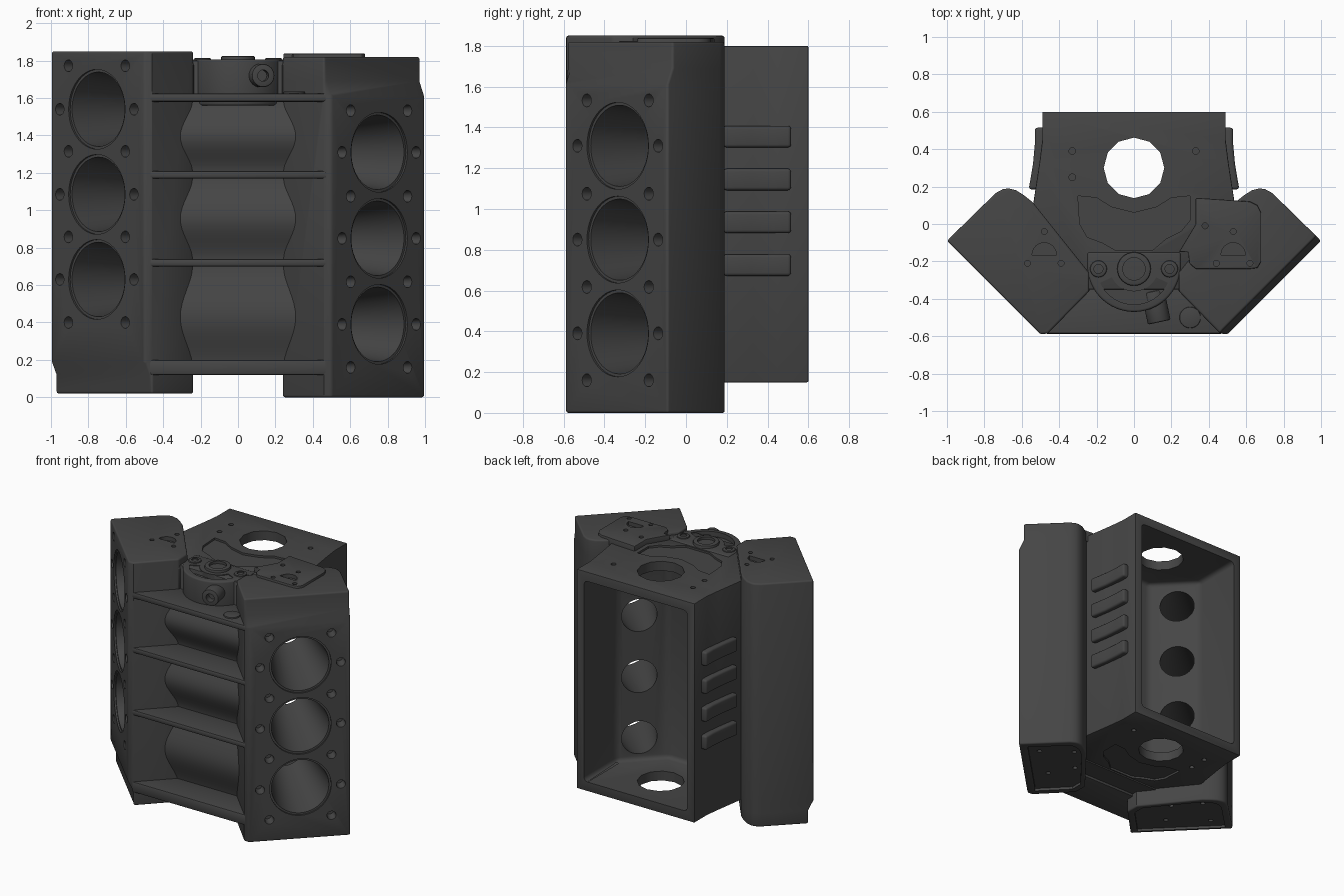
import bpy, bmesh, math
from mathutils import Vector, Matrix

if "Cube" in bpy.data.objects:
    bpy.data.objects.remove(bpy.data.objects["Cube"])

iron = bpy.data.materials.new("dark_cast_iron")
iron.diffuse_color = (0.06, 0.06, 0.06, 1)
iron.use_nodes = True
iron.node_tree.nodes["Principled BSDF"].inputs["Base Color"].default_value = iron.diffuse_color


def finish(name, bm, bevel=0, segs=3):
    bmesh.ops.recalc_face_normals(bm, faces=bm.faces)
    me = bpy.data.meshes.new(name)
    bm.to_mesh(me)
    bm.free()
    me.materials.append(iron)
    ob = bpy.data.objects.new(name, me)
    bpy.context.collection.objects.link(ob)
    if bevel:
        m = ob.modifiers.new("round", 'BEVEL')
        m.width, m.segments, m.limit_method, m.angle_limit = bevel, segs, 'ANGLE', math.radians(40)
        apply(ob, m)
    return ob


def apply(ob, m):
    bpy.context.view_layer.objects.active = ob
    bpy.ops.object.modifier_apply(modifier=m.name)


def loft(name, rings, bevel=0, segs=3):
    """Join xy profiles at rising heights, capped at both ends."""
    bm = bmesh.new()
    vs = [[bm.verts.new((x, y, z)) for x, y in p] for z, p in rings]
    n = len(vs[0])
    for a, b in zip(vs, vs[1:]):
        for i in range(n):
            bm.faces.new((a[i], a[(i + 1) % n], b[(i + 1) % n], b[i]))
    bm.faces.new(vs[0][::-1])
    bm.faces.new(vs[-1])
    return finish(name, bm, bevel, segs)


def prism(name, prof, z0, z1, bevel=0, segs=3):
    return loft(name, [(z0, prof), (z1, prof)], bevel, segs)


def rod(name, a, b, r1, r2=None, n=32, bevel=0):
    """Cylinder or cone from point a to point b."""
    a, b = Vector(a), Vector(b)
    bm = bmesh.new()
    rot = (b - a).to_track_quat('Z', 'Y').to_matrix().to_4x4()
    bmesh.ops.create_cone(bm, cap_ends=True, segments=n, radius1=r1, radius2=r1 if r2 is None else r2,
                          depth=(b - a).length, matrix=Matrix.Translation((a + b) / 2) @ rot)
    return finish(name, bm, bevel, 2)


def cut(targets, cutters):
    for c in cutters:
        for t in targets:
            m = t.modifiers.new("cut", 'BOOLEAN')
            m.operation, m.solver, m.object = 'DIFFERENCE', 'EXACT', c
            apply(t, m)
    for c in cutters:
        bpy.data.objects.remove(c)


def mirror(half):
    return half + [(-x, y) for x, y in reversed(half)]


def arc(cx, cy, r, a0, a1, n):
    return [(cx + r * math.cos(math.radians(a0 + (a1 - a0) * i / n)),
             cy + r * math.sin(math.radians(a0 + (a1 - a0) * i / n))) for i in range(n + 1)]


# Crankcase
crankcase = prism("crankcase", mirror([(-0.49, 0.6), (-0.49, 0.45), (-0.505, 0.33), (-0.54, 0.1), (-0.24, -0.35)]),
                  0.15, 1.8, 0.006, 2)

# Cylinder banks, each with a deck that steps back near one end
full = [(-1, -0.09), (-0.5, -0.59), (-0.46, -0.585), (-0.24, -0.36), (-0.24, -0.26), (-0.54, 0.115),
        (-0.59, 0.155), (-0.63, 0.18), (-0.67, 0.19), (-0.70, 0.187), (-0.74, 0.165)]
back = [(-0.975, -0.065), (-0.475, -0.565)] + full[2:]
flip = lambda p: [(-x, y) for x, y in p]
left = loft("left_cylinder_bank", [(0.02, back), (0.12, back), (0.19, full), (1.85, full)], 0.012)
right = loft("right_cylinder_bank", [(0, flip(full)), (1.61, flip(full)), (1.69, flip(back)), (1.82, flip(back))], 0.012)

# Cylinder bores, bolt holes and recessed bank ends
for s, bank, centres, z0, z1 in ((-1, left, (0.63, 1.085, 1.54), 0.02, 1.85), (1, right, (0.39, 0.85, 1.31), 0, 1.84)):
    axis, along = Vector((-s, 1, 0)) / math.sqrt(2), Vector((s, 1, 0)) / math.sqrt(2)
    deck = lambda u, z: Vector((s * 0.755, -0.335, z)) + along * u
    bores, bolts = [], []
    for z in centres:
        p = deck(0, z)
        bores.append(rod("bore", p - axis * 0.1, p + axis * 0.78, 0.213, 0.103, 48))
        bolts.append(rod("rim", p - axis * 0.1, p + axis * 0.012, 0.213, n=48))
    spots = [(0.28, z) for z in centres] + [(0.215, centres[0] - 0.23 + 0.4575 * i) for i in range(4)]
    for u, z in spots:
        for k in (-1, 1):
            p = deck(u * k, z)
            bolts.append(rod("bolt", p - axis * 0.04, p + axis * 0.07, 0.036, 0.024, 20))
    small = [prism("end", [(s * -(-0.6 + (x + 0.6) * 0.86), -0.2 + (y + 0.2) * 0.86) for x, y in back],
                   z0 - 0.05, z0 + 0.02)]
    for x, y in ((0.45, -0.12), (0.6, 0.05), (0.55, -0.3), (0.8, -0.1)):
        small.append(rod("hole", (s * x, y, z0 - 0.05), (s * x, y, z0 + 0.06), 0.017, n=12))
    if s > 0:
        # Raised pad on the right bank
        pad = prism("right_end_pad", [(0.33, 0.14), (0.62, 0.12), (0.66, 0.10), (0.68, 0.06), (0.68, -0.2),
                    (0.66, -0.235), (0.62, -0.24), (0.33, -0.24), (0.295, -0.21), (0.29, -0.15),
                    (0.24, -0.15), (0.33, 0)], 1.75, 1.838, 0.006, 2)
        holes, slot = ((0.38, -0.01), (0.53, -0.04), (0.44, -0.21), (0.62, -0.21)), 0.53
    else:
        holes, slot = ((-0.48, -0.04), (-0.57, -0.21), (-0.39, -0.21)), -0.48
    top = [rod("hole", (x, y, z1 - 0.05), (x, y, z1 + 0.05), 0.016, n=12) for x, y in holes]
    top.append(prism("slot", arc(slot, -0.165, 0.065, 0, 180, 12), z1 - 0.03, z1 + 0.05))
    cut([bank, crankcase], bores)
    cut([bank], bolts + small)
    cut([bank, pad] if s > 0 else [bank], top)

# Crankcase hollow, open at the back, with the crank opening at both ends
hollow = prism("hollow", mirror([(-0.43, 0.75), (-0.43, 0.22), (-0.17, -0.04)]), 0.22, 1.73, 0.03)
crank = rod("crank", (0, 0.3, 0), (0, 0.3, 2), 0.162, n=12)
cuts = [hollow, crank]

# Shallow recesses and holes in both end faces
plate = [(-0.3, 0.15), (-0.2, 0.14), (-0.12, 0.09), (0, 0.06), (0.12, 0.09), (0.2, 0.14), (0.3, 0.15),
         (0.3, 0.02), (0.25, -0.04), (0.17, -0.08), (0.1, -0.14), (-0.1, -0.14), (-0.17, -0.1),
         (-0.25, -0.07), (-0.29, 0.0)]
for lo, hi in ((1.785, 1.9), (0.05, 0.165)):
    cuts.append(prism("recess", plate, lo, hi))
    for x, y in ((-0.33, 0.39), (0.33, 0.39), (-0.33, 0.25)):
        cuts.append(rod("hole", (x, y, lo - 0.04), (x, y, hi + 0.04), 0.018, n=12))
cut([crankcase], cuts)

# Rounded front cover housing with a crescent groove
cover = prism("front_cover_housing", arc(0, -0.22, 0.25, 180, 360, 32) + [(0.25, -0.15), (-0.25, -0.15)],
              1.56, 1.806, 0.012)
cut([cover], [prism("groove", arc(0, -0.23, 0.2, 205, 335, 20) + arc(0, -0.23, 0.13, 335, 205, 20), 1.77, 1.9)])

# Bosses on the cover: one large and two small, plus an angled port
for nm, a, b, r, h in (("centre_boss", (0, -0.24, 1.74), (0, -0.24, 1.825), 0.09, 0.06),
                       ("left_boss", (-0.19, -0.24, 1.74), (-0.19, -0.24, 1.815), 0.045, 0.024),
                       ("right_boss", (0.19, -0.24, 1.74), (0.19, -0.24, 1.815), 0.045, 0.024),
                       ("angled_port", (0.1, -0.36, 1.72), (0.135, -0.525, 1.72), 0.062, 0.03)):
    boss = rod(nm, a, b, r, bevel=0.008)
    a, b = Vector(a), Vector(b)
    d = (b - a).normalized()
    cut([boss], [rod("hole", b - d * 0.05, b + d * 0.05, h, n=24)])
rod("round_shelf_pad", (0.3, -0.5, 1.6), (0.3, -0.5, 1.635), 0.057, bevel=0.006)

# Valley floor, swelling between the cross ribs
stops = [0.14, 0.72, 1.19, 1.6]
pts = []
for a, b in zip(stops, stops[1:]):
    for i in range(16):
        t = i / 16
        pts.append((-0.36 - 0.07 * math.sin(math.pi * t) ** 2, a + (b - a) * t))
pts += [(-0.36, 1.6), (-0.15, 1.6), (-0.15, 0.14)]
bm = bmesh.new()
sides = [[bm.verts.new((x, y, z)) for y, z in pts] for x in (-0.33, 0.33)]
for i in range(len(pts)):
    j = (i + 1) % len(pts)
    bm.faces.new((sides[0][i], sides[0][j], sides[1][j], sides[1][i]))
for s in sides:
    bm.faces.new(s)
finish("valley_floor", bm)

# Cross ribs and end walls of the valley
rib = [(-0.475, -0.587), (0.475, -0.587), (0.3, -0.3), (-0.3, -0.3)]
for i, (lo, hi) in enumerate(((0.12, 0.2), (0.7, 0.74), (1.17, 1.21), (1.58, 1.625))):
    prism("valley_rib_%d" % (i + 1), rib, lo, hi, 0.01, 2)

# Shoulders between the cover and the banks
for s in (-1, 1):
    prism("shoulder", [(s * 0.2, -0.25), (s * 0.45, -0.25), (s * 0.45, -0.52), (s * 0.36, -0.44), (s * 0.24, -0.36)],
          1.6, 1.79, 0.015)

# Side ribs on the crankcase
for s in (-1, 1):
    for i in range(4):
        z = 0.725 + i * 0.21
        prism("side_rib", [(s * x, y) for x, y in ((0.47, 0.515), (0.53, 0.515), (0.53, 0.43), (0.54, 0.32),
              (0.563, 0.185), (0.5, 0.185))], z - 0.053, z + 0.053, 0.015)

# Smooth shading with sharp edges kept
for ob in bpy.context.collection.objects:
    ob.select_set(True)
bpy.ops.object.shade_smooth_by_angle(angle=math.radians(35))
